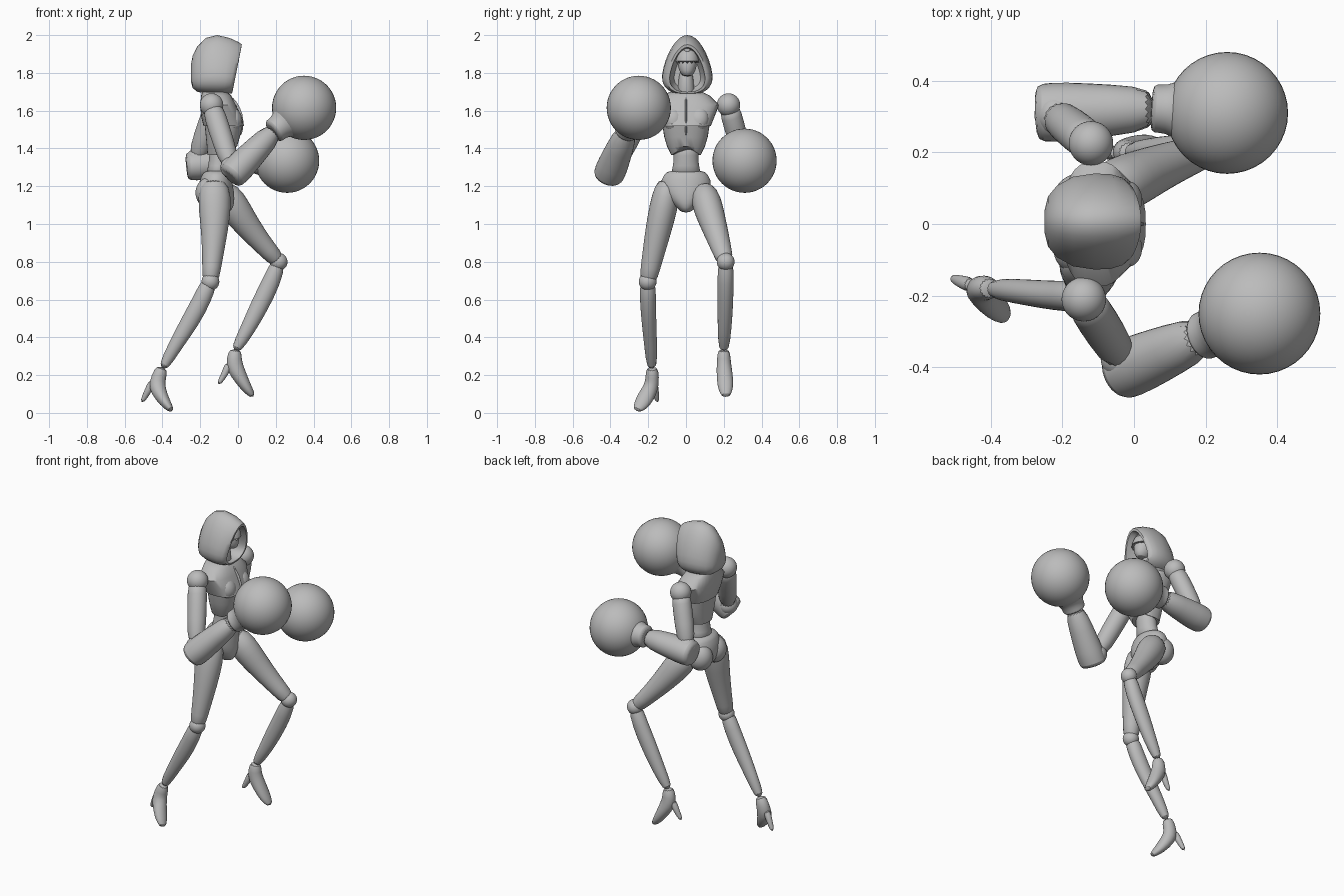
import bpy, bmesh, math
from mathutils import Vector

if "Cube" in bpy.data.objects:
    bpy.data.objects.remove(bpy.data.objects["Cube"])

grey = bpy.data.materials.new("plain grey")
grey.use_nodes = True
grey.diffuse_color = (.5, .5, .5, 1)
grey.node_tree.nodes["Principled BSDF"].inputs["Base Color"].default_value = grey.diffuse_color


def finish(name, bm, smooth_levels=0, angle=40):
    """Turn a bmesh into a shaded object."""
    bmesh.ops.recalc_face_normals(bm, faces=bm.faces)
    mesh = bpy.data.meshes.new(name)
    bm.to_mesh(mesh)
    bm.free()
    mesh.materials.append(grey)
    obj = bpy.data.objects.new(name, mesh)
    bpy.context.collection.objects.link(obj)
    if smooth_levels:
        sub = obj.modifiers.new("smooth", "SUBSURF")
        sub.levels = sub.render_levels = smooth_levels
    bpy.ops.object.select_all(action="DESELECT")
    bpy.context.view_layer.objects.active = obj
    obj.select_set(True)
    bpy.ops.object.shade_smooth_by_angle(angle=math.radians(angle))
    return obj


def loft(name, rings, smooth_levels=0, angle=40):
    """Skin a list of closed rings and cap both ends."""
    bm = bmesh.new()
    loops = [[bm.verts.new(p) for p in ring] for ring in rings]
    for low, high in zip(loops, loops[1:]):
        for i in range(len(low)):
            bm.faces.new((low[i - 1], low[i], high[i], high[i - 1]))
    bm.faces.new(loops[0])
    bm.faces.new(loops[-1])
    return finish(name, bm, smooth_levels, angle)


def around(sides):
    return [math.tau * i / sides for i in range(sides)]


def bend(value, power):
    return math.copysign(abs(value) ** (2 / power), value)


def tube(name, rows, sides=16, power=2, level=False, smooth_levels=1, shape=None):
    """Rows are x, y, z, half width and half depth along a limb or body."""
    centres = [Vector(row[:3]) for row in rows]
    rings = []
    for i, (x, y, z, wide, deep) in enumerate(rows):
        along = centres[min(i + 1, len(rows) - 1)] - centres[max(i - 1, 0)]
        along = Vector((0, 0, -1)) if level else along.normalized()
        side = Vector((0, 1, 0))
        side = (side - along * side.dot(along)).normalized()
        front = along.cross(side)
        ring = [centres[i] + side * wide * bend(math.sin(a), power)
                + front * deep * bend(math.cos(a), power) for a in around(sides)]
        rings.append([shape(i, k, p) for k, p in enumerate(ring)] if shape else ring)
    return loft(name, rings, smooth_levels)


def ball(name, centre, radius, scale=(1, 1, 1)):
    bm = bmesh.new()
    bmesh.ops.create_uvsphere(bm, u_segments=40, v_segments=24, radius=radius)
    for v in bm.verts:
        v.co = Vector(centre) + v.co * Vector(scale)
    return finish(name, bm, angle=60)


# Hood: pointed arches from the back dome to the slanted rim, then the hollow
def arch(x, wide, low, high, slant=0, sides=32):
    middle = low + .32 * (high - low)
    ring = []
    for a in around(sides):
        up, out = math.cos(a), math.sin(a)
        if up > 0:
            z, y = middle + up * (high - middle), wide * out * (1 - .2 * up)
        else:
            z, y = middle + bend(up, 2.5) * (middle - low), wide * bend(out, 2.5)
        ring.append((x - slant * (high - z), y + .007, z))
    return ring


loft("hood", [
    arch(-.25, .03, 1.76, 1.84), arch(-.24, .07, 1.72, 1.89),
    arch(-.215, .1, 1.7, 1.94), arch(-.17, .125, 1.69, 1.985),
    arch(-.11, .134, 1.685, 2), arch(-.045, .132, 1.685, 1.985, .1),
    arch(.005, .122, 1.69, 1.962, .2), arch(.02, .108, 1.69, 1.95, .2),
    arch(.018, .094, 1.7, 1.935, .2), arch(-.03, .09, 1.7, 1.93, .15),
    arch(-.1, .07, 1.72, 1.9)], angle=50)

# Face: a jaw under a mask with a notched lower edge
tube("jaw", [(-.07, .007, 1.9, .05, .05), (-.065, .007, 1.86, .056, .06),
             (-.06, .007, 1.81, .045, .055), (-.055, .007, 1.78, .025, .035)], level=True)


def notch(row, k, p):
    return p + Vector((0, 0, .012 if k % 2 else 0)) if row == 3 else p


tube("face_mask", [(-.075, .007, 1.935, .02, .025), (-.065, .007, 1.91, .05, .055),
                   (-.062, .007, 1.88, .06, .063), (-.06, .007, 1.85, .061, .066)],
     sides=32, level=True, smooth_levels=0, shape=notch)
tube("brow_cap", [(-.06, .007, 1.935, .018, .04), (-.055, .007, 1.905, .03, .058)], level=True)
tube("neck", [(-.1, 0, 1.82, .04, .04), (-.1, 0, 1.74, .038, .04),
              (-.105, 0, 1.66, .06, .055)], level=True)

# Torso: shoulder yoke, bust, and a ribcage whose front edge rises to a point
tube("shoulder_yoke", [(-.125, 0, 1.7, .085, .065), (-.115, 0, 1.68, .125, .08),
                       (-.105, 0, 1.63, .175, .095), (-.09, 0, 1.57, .152, .105),
                       (-.075, 0, 1.52, .132, .108)],
     sides=32, power=2.6, level=True, smooth_levels=0)


def rib_edge(row, k, p):
    lift = max(0, 1 - abs(p.y) / .075) * .05 if row == 3 and p.x > -.08 else 0
    return p + Vector((0, 0, lift))


tube("ribcage", [(-.075, 0, 1.53, .126, .102), (-.08, 0, 1.46, .115, .09),
                 (-.085, 0, 1.41, .1, .08), (-.09, 0, 1.365, .078, .072)],
     sides=32, power=2.4, level=True, smooth_levels=0, shape=rib_edge)
tube("chest_seam", [(-.045, 0, 1.68, .006, .012), (.004, 0, 1.62, .006, .012),
                    (.024, 0, 1.54, .006, .012), (.008, 0, 1.46, .006, .012)],
     sides=8, level=True)
for end in (-1, 1):
    tube("bust_left" if end > 0 else "bust_right",
         [(-.03, end * .07, 1.62, .03, .02), (-.02, end * .068, 1.58, .055, .042),
          (-.015, end * .066, 1.53, .055, .043), (-.025, end * .064, 1.49, .035, .025)],
         level=True)

# Waist and pelvis
tube("waist", [(-.09, 0, 1.42, .07, .06), (-.095, 0, 1.36, .066, .058),
               (-.1, 0, 1.31, .068, .058), (-.11, 0, 1.25, .09, .065)], level=True)
tube("pelvis", [(-.115, 0, 1.285, .09, .06), (-.115, 0, 1.265, .118, .076),
                (-.12, 0, 1.2, .145, .095), (-.11, 0, 1.13, .1, .095),
                (-.095, 0, 1.085, .045, .07), (-.09, 0, 1.06, .025, .045)],
     sides=24, level=True)
for name, side in (("left_buttock", 1), ("right_buttock", -1)):
    ball(name, (-.15, side * .07, 1.165), .075, (1, .95, 1.1))

# Legs
tube("right_thigh", [(-.125, -.095, 1.24, .05, .06), (-.125, -.105, 1.15, .078, .094),
                     (-.122, -.135, 1.02, .074, .08), (-.13, -.165, .88, .063, .062),
                     (-.14, -.19, .76, .052, .05), (-.148, -.203, .69, .046, .044)])
tube("right_shin", [(-.145, -.203, .71, .043, .043), (-.185, -.202, .61, .044, .049),
                    (-.25, -.197, .49, .04, .05), (-.33, -.187, .36, .035, .038),
                    (-.405, -.18, .225, .028, .028)])
tube("left_thigh", [(-.1, .085, 1.2, .065, .07), (-.035, .11, 1.11, .083, .088),
                    (.02, .135, 1.03, .075, .076), (.09, .165, .94, .064, .062),
                    (.16, .19, .86, .053, .05), (.22, .21, .795, .045, .044)])
tube("left_shin", [(.22, .21, .815, .043, .038), (.18, .21, .7, .044, .05),
                   (.11, .208, .56, .042, .05), (.05, .204, .44, .037, .04),
                   (-.02, .2, .32, .028, .028)])
ball("right_knee", (-.146, -.203, .695), .047)
ball("left_knee", (.215, .21, .8), .047)

# High heeled shoes
tube("right_shoe", [(-.4, -.18, .245, .032, .032), (-.42, -.178, .19, .036, .04),
                    (-.432, -.182, .14, .04, .047), (-.405, -.212, .085, .046, .036),
                    (-.375, -.24, .04, .04, .026), (-.35, -.263, .012, .02, .013)])
tube("right_heel", [(-.45, -.172, .17, .024, .024), (-.48, -.162, .11, .018, .018),
                    (-.51, -.15, .055, .012, .012)])
tube("left_shoe", [(-.012, .2, .34, .032, .032), (-.022, .2, .285, .037, .042),
                   (-.015, .202, .235, .041, .047), (.02, .207, .175, .045, .036),
                   (.05, .21, .125, .04, .028), (.082, .212, .085, .022, .014)])
tube("left_heel", [(-.045, .2, .265, .024, .024), (-.07, .198, .205, .018, .018),
                   (-.105, .195, .15, .012, .012)])

# Arms: shoulder ball, upper arm, elbow, wide forearm cuff and round glove
arms = {
    "right": dict(shoulder=(-.14, -.21, 1.63), elbow=(-.035, -.375, 1.3),
                  cuff=(-.045, -.415, 1.245), wrist=(.2, -.31, 1.5), glove=(.35, -.25, 1.615)),
    "left": dict(shoulder=(-.12, .225, 1.63), elbow=(-.22, .305, 1.34),
                 cuff=(-.275, .31, 1.305), wrist=(.07, .322, 1.335), glove=(.26, .31, 1.335)),
}


def path(start, end, steps):
    """Rows between two points from fraction, half width and half depth."""
    start, end = Vector(start), Vector(end)
    return [(*start.lerp(end, t), wide, deep) for t, wide, deep in steps]


for side, arm in arms.items():
    ball(side + "_shoulder", arm["shoulder"], .062)
    tube(side + "_upper_arm", path(arm["shoulder"], arm["elbow"], [
        (.05, .05, .05), (.15, .058, .06), (.6, .056, .058), (1, .05, .052)]))
    ball(side + "_elbow", arm["elbow"], .058)
    tube(side + "_forearm", path(arm["cuff"], arm["wrist"], [
        (0, .068, .062), (.04, .085, .08), (.25, .085, .082),
        (.6, .074, .07), (1, .06, .058)]))
    tube(side + "_glove_cuff", path(arm["wrist"], arm["glove"], [
        (-.12, .058, .058), (-.06, .07, .07), (.1, .066, .066),
        (.3, .085, .085), (.5, .125, .125)]), sides=24)
    ball(side + "_glove", arm["glove"], .17)
